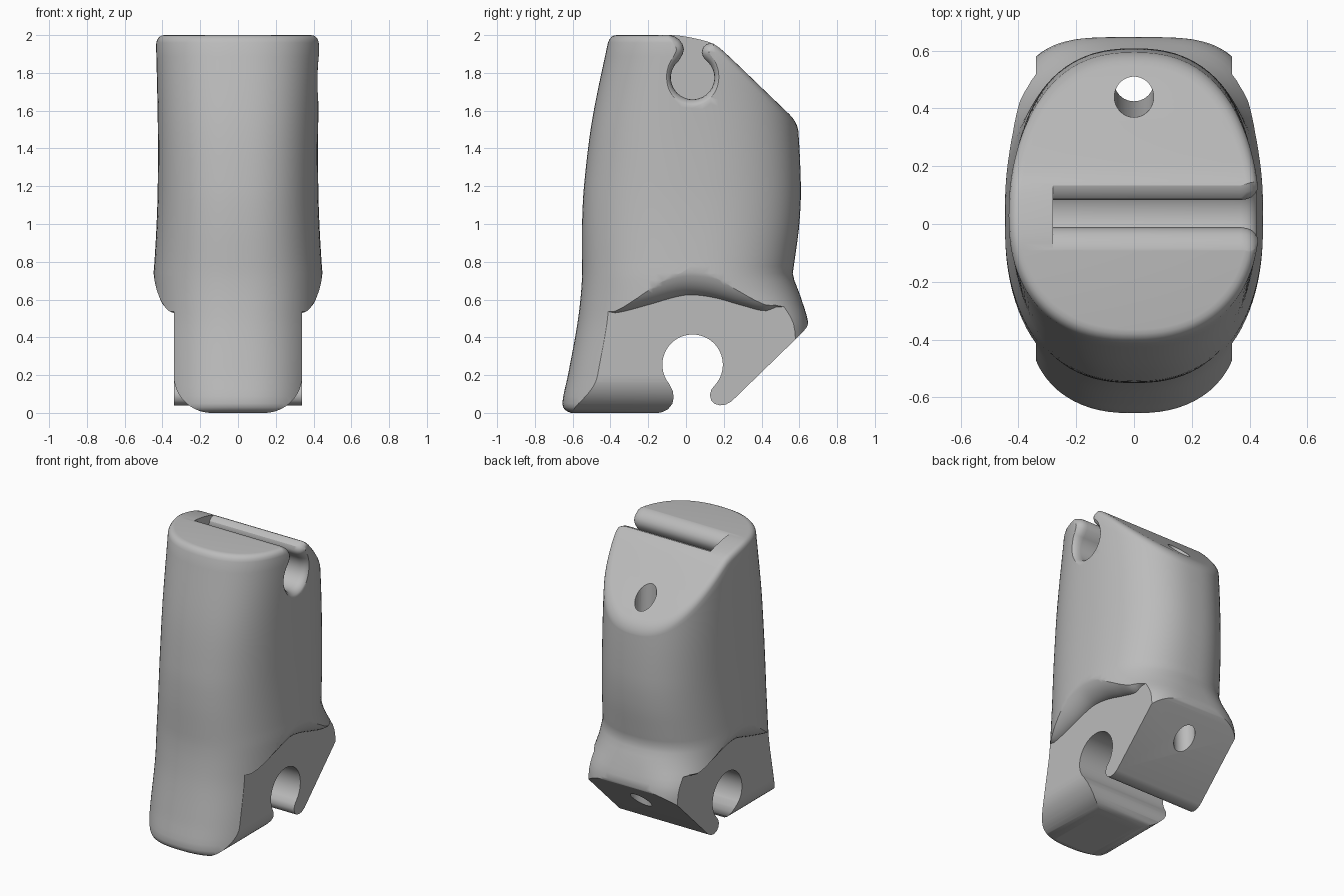
import bpy, bmesh, math
from mathutils import Vector

if "Cube" in bpy.data.objects:
    bpy.data.objects.remove(bpy.data.objects["Cube"], do_unlink=True)

grey = bpy.data.materials.new("plain grey")
grey.use_nodes = True
grey.diffuse_color = (0.5, 0.5, 0.5, 1)
grey.node_tree.nodes["Principled BSDF"].inputs["Base Color"].default_value = (0.5, 0.5, 0.5, 1)


def curve(points, t):
    """Smooth interpolation through rows whose first entry is the parameter."""
    if t <= points[0][0]:
        return points[0][1:]
    for i in range(len(points) - 1):
        p, q = points[i], points[i + 1]
        if t <= q[0]:
            a, b = points[max(i - 1, 0)], points[min(i + 2, len(points) - 1)]
            h = q[0] - p[0]
            u = (t - p[0]) / h
            out = []
            for k in range(1, len(p)):
                m0 = (q[k] - a[k]) / (q[0] - a[0]) * h
                m1 = (b[k] - p[k]) / (b[0] - p[0]) * h
                out.append((2*u**3 - 3*u**2 + 1) * p[k] + (u**3 - 2*u**2 + u) * m0
                           + (3*u**2 - 2*u**3) * q[k] + (u**3 - u**2) * m1)
            return out
    return points[-1][1:]


def loft(name, sections, strip_caps=False):
    """Skin closed sections; strip caps follow a symmetric, bent end."""
    bm = bmesh.new()
    rings = [[bm.verts.new(p) for p in s] for s in sections]
    n = len(rings[0])
    for a, b in zip(rings, rings[1:]):
        for i in range(n):
            j = (i + 1) % n
            bm.faces.new((a[i], a[j], b[j], b[i]))
    for r in (rings[0], rings[-1]):
        if strip_caps:
            bm.faces.new((r[0], r[1], r[-1]))
            for i in range(1, n // 2 - 1):
                bm.faces.new((r[i], r[i + 1], r[n - i - 1], r[n - i]))
            bm.faces.new((r[n // 2 - 1], r[n // 2], r[n // 2 + 1]))
        else:
            bm.faces.new(r)
    bmesh.ops.recalc_face_normals(bm, faces=bm.faces[:])
    mesh = bpy.data.meshes.new(name)
    bm.to_mesh(mesh)
    bm.free()
    ob = bpy.data.objects.new(name, mesh)
    bpy.context.collection.objects.link(ob)
    mesh.materials.append(grey)
    return ob


def cut(target, cutter):
    cutter.hide_render = True
    mod = target.modifiers.new("cut", "BOOLEAN")
    mod.operation, mod.solver, mod.object = "DIFFERENCE", "EXACT", cutter
    bpy.context.view_layer.objects.active = target
    bpy.ops.object.modifier_apply(modifier=mod.name)
    bpy.data.objects.remove(cutter, do_unlink=True)


def arc(cy, cz, r, start, end, steps=40):
    angles = [math.radians(start + (end - start) * i / steps) for i in range(steps + 1)]
    return [(cy + r * math.cos(a), cz + r * math.sin(a)) for a in angles]


def grown(points, d):
    """Offset a closed outline outwards by d."""
    area = sum(p[0]*q[1] - q[0]*p[1] for p, q in zip(points, points[1:] + points[:1]))
    s = 1 if area > 0 else -1
    out = []
    for i, p in enumerate(points):
        a, b = Vector(points[i - 1]), Vector(points[(i + 1) % len(points)])
        t = (b - a).normalized()
        out.append((p[0] + s * t.y * d, p[1] - s * t.x * d))
    return out


# Body: height, front y, back y, half width, front and back squareness
SHAPE = [(0, -.61, .65, .45, 2.5, 3.5), (.015, -.64, .65, .45, 2.5, 3.5),
         (.05, -.655, .65, .45, 2.5, 3.5), (.2, -.625, .65, .45, 2.5, 3.5),
         (.46, -.577, .65, .45, 2.4, 3.5), (.62, -.557, .605, .45, 2.4, 2.6),
         (.73, -.55, .566, .448, 2.4, 2.4), (.79, -.55, .573, .443, 2.4, 2.4),
         (1, -.55, .6, .431, 2.4, 2.4), (1.2, -.54, .608, .425, 2.4, 2.4),
         (1.55, -.497, .59, .425, 2.4, 2.4), (2, -.405, .54, .435, 2.3, 2.3)]
ROOF = [(-.06, 2), (0, 1.992), (.08, 1.975), (.15, 1.952), (.2, 1.913), (.4, 1.722), (.7, 1.434)]
MIDDLE, SPLIT, SIDES = .03, 1.2, 96


def ring(level, inset=0, drop=0):
    pts = []
    for i in range(SIDES):
        a = 2 * math.pi * i / SIDES
        c, s = -math.cos(a), math.sin(a)
        z = level
        for _ in range(6):
            front, back, wide, nf, nb = curve(SHAPE, z)
            n = nf if c < 0 else nb
            depth = (MIDDLE - front if c < 0 else back - MIDDLE) - inset
            x = math.copysign(abs(s) ** (2 / n), s) * (wide - inset) if i % (SIDES // 2) else 0
            y = MIDDLE + math.copysign(abs(c) ** (2 / n), c) * depth
            if level > SPLIT:
                z = SPLIT + (curve(ROOF, y)[0] - SPLIT) * (level - SPLIT) / (2 - SPLIT) - drop
        pts.append((x, y, z))
    return pts


levels = [0, .007, .015, .03, .05] + [.05 + .0383 * i for i in range(1, 49)]
rings = [ring(z) for z in levels]
rings += [ring(2, i, d) for i, d in ((0, .04), (.004, .022), (.013, .009), (.025, .002), (.04, 0))]
body = loft("clip_body", rings, strip_caps=True)

# Flat foot sides under a rounded, arched lip
ARCH = [(-.8, .54), (-.43, .54), (-.37, .53), (-.2, .572), (-.05, .615), (.03, .625),
        (.15, .61), (.3, .568), (.42, .54), (.48, .56), (.8, .57)]
LIP = [(.34, 0), (.355, .004), (.37, .012), (.385, .022), (.4, .036), (.415, .053),
       (.43, .077), (.44, .1), (.45, .13), (.47, .2), (.6, .2)]
ys = [-.8 + .025 * i for i in range(65)]
for side in (-1, 1):
    sections = []
    for x, rise in LIP:
        top = [(side * x, y, curve(ARCH, y)[0] + rise) for y in ys]
        sections.append(top + [(side * x, .8, -.2), (side * x, -.8, -.2)])
    cut(body, loft("side_cutter", sections))

# Rounded lower edges of the front prong
for side in (-1, 1):
    outline = [(.5, -.1), (.5, .2)] + arc(.14, .2, .2, 0, -90, 16) + [(.14, -.1)]
    cut(body, loft("edge_cutter", [[(side * x, y, z) for x, z in outline] for y in (-.9, .03)]))

# Lower hook opening together with the sloping underside of the rear prong
hook = [(-.16, -.2), (-.16, -.002), (-.125, .004), (-.095, .02), (-.073, .047), (-.065, .08),
        (-.07, .115)]
hook += arc(.035, .255, .16, 219, -41, 48)
hook += [(.135, .125), (.126, .095), (.133, .067), (.152, .048), (.18, .04), (.21, .044),
         (.24, .06), (.58, .39), (.622, .432), (.64, .455), (.648, .48), (.8, .5), (.8, -.2)]
cut(body, loft("hook_cutter", [[(x, y, z) for y, z in hook] for x in (-.7, .7)]))

# Upper slot, closed at one end and flared at the other
slot = [(-.09, 2.2), (-.09, 2.001), (-.06, 1.992), (-.035, 1.975), (-.018, 1.952), (-.011, 1.925),
        (-.018, 1.897)]
slot += arc(.035, 1.775, .115, 131, 409, 48)
slot += [(.09, 1.885), (.083, 1.91), (.09, 1.935), (.11, 1.953), (.14, 1.96), (.16, 1.965),
         (.16, 2.2)]
FLARE = [(-.28, 0), (.37, 0), (.39, .003), (.407, .01), (.42, .022), (.43, .04), (.7, .04)]
cut(body, loft("slot_cutter", [[(x, y, z) for y, z in grown(slot, d)] for x, d in FLARE]))

# Long pin hole through the back
pin = []
for z, y in ((-.2, .509), (2.2, .421)):
    pin.append([(px, y + py, z) for px, py in arc(0, 0, .068, 0, 350, 35)])
cut(body, loft("pin_cutter", pin))

# Smooth shading with crisp cut edges
bpy.ops.object.select_all(action="DESELECT")
body.select_set(True)
bpy.context.view_layer.objects.active = body
bpy.ops.object.shade_smooth_by_angle(angle=math.radians(32))
